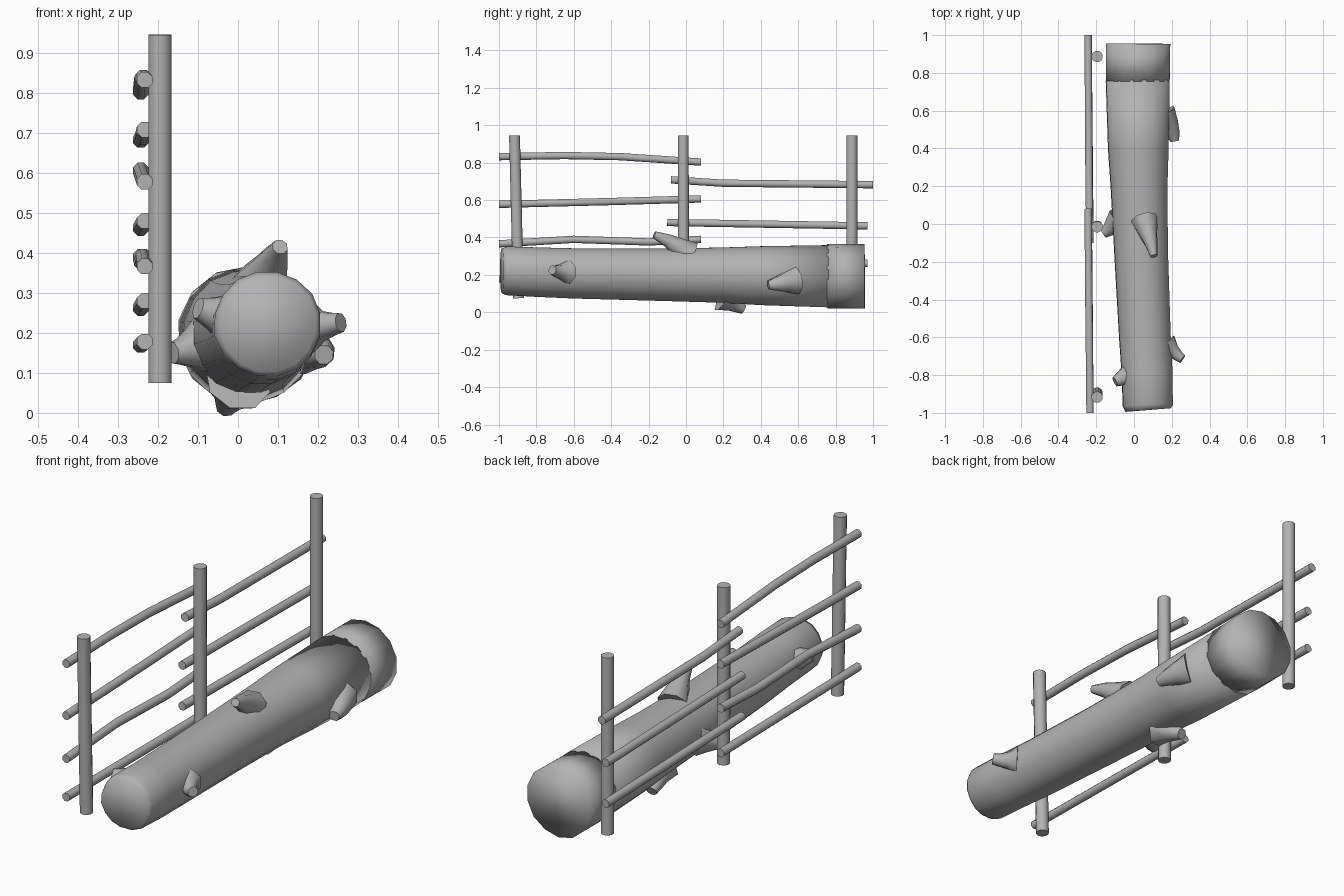
import bpy
import bmesh
import math
import random
from mathutils import Vector

random.seed(4)
cube = bpy.data.objects.get("Cube")
if cube:
    bpy.data.objects.remove(cube, do_unlink=True)

grey = bpy.data.materials.new("weathered_grey")
grey.use_nodes = True
colour = (0.45, 0.45, 0.45, 1)
grey.diffuse_color = colour
grey.node_tree.nodes["Principled BSDF"].inputs["Base Color"].default_value = colour


def tube(name, stations, sides, jitter=0.0, round_all=False):
    """Closed tube through stations of (x, y, z, radius)."""
    pts = [Vector(s[:3]) for s in stations]
    bm = bmesh.new()
    wobble = [1 + random.uniform(-jitter, jitter) for _ in range(sides)]
    rot, last, rings = None, None, []
    for i, (p, s) in enumerate(zip(pts, stations)):
        t = (pts[min(i + 1, len(pts) - 1)] - pts[max(i - 1, 0)]).normalized()
        rot = t.to_track_quat('Z', 'Y') if rot is None else last.rotation_difference(t) @ rot
        last = t
        ring = []
        for k in range(sides):
            a = math.tau * (k + 0.5) / sides
            r = s[3] * wobble[k]
            ring.append(bm.verts.new(p + rot @ Vector((r * math.cos(a), r * math.sin(a), 0))))
        rings.append(ring)
    for a, b in zip(rings, rings[1:]):
        for k in range(sides):
            n = (k + 1) % sides
            bm.faces.new((a[k], a[n], b[n], b[k]))
    bm.faces.new(rings[0][::-1])
    bm.faces.new(rings[-1])
    bmesh.ops.recalc_face_normals(bm, faces=bm.faces)
    mesh = bpy.data.meshes.new(name)
    bm.to_mesh(mesh)
    bm.free()
    mesh.materials.append(grey)
    ob = bpy.data.objects.new(name, mesh)
    bpy.context.collection.objects.link(ob)
    bpy.ops.object.select_all(action='DESELECT')
    ob.select_set(True)
    bpy.context.view_layer.objects.active = ob
    if round_all:
        bpy.ops.object.shade_smooth()
    else:
        bpy.ops.object.shade_smooth_by_angle(angle=math.radians(50))
    return ob


# Fallen log, thicker towards the back
tube("log_trunk", [
    (0.075, -0.985, 0.222, 0.122), (0.073, -0.96, 0.222, 0.134),
    (0.07, -0.8, 0.215, 0.136), (0.058, -0.6, 0.208, 0.138),
    (0.04, -0.2, 0.202, 0.143), (0.033, 0.0, 0.2, 0.147),
    (0.027, 0.2, 0.199, 0.152), (0.023, 0.4, 0.196, 0.162),
    (0.02, 0.76, 0.193, 0.171)], 16, 0.015, True)
tube("log_back_end", [
    (0.02, 0.755, 0.193, 0.172), (0.022, 0.955, 0.194, 0.173)], 14, 0.012, True)

# Broken branch stubs, flared where they leave the log
stubs = {
    "top": [(0.055, 0.02, 0.31, 0.075), (0.075, -0.05, 0.355, 0.05),
            (0.09, -0.1, 0.385, 0.036), (0.105, -0.17, 0.415, 0.02)],
    "front_left": [(0.17, -0.64, 0.215, 0.07), (0.205, -0.67, 0.217, 0.04),
                   (0.235, -0.7, 0.222, 0.03), (0.257, -0.715, 0.226, 0.025)],
    "back_left": [(0.15, 0.58, 0.17, 0.08), (0.185, 0.53, 0.16, 0.055),
                  (0.207, 0.48, 0.15, 0.038), (0.215, 0.44, 0.145, 0.025)],
    "middle_right": [(-0.08, 0.02, 0.17, 0.075), (-0.115, -0.01, 0.16, 0.05),
                     (-0.14, -0.035, 0.153, 0.036), (-0.163, -0.05, 0.15, 0.028)],
    "front_right": [(-0.03, -0.8, 0.24, 0.06), (-0.07, -0.82, 0.252, 0.04),
                    (-0.1, -0.835, 0.262, 0.028)],
    "bottom": [(0.0, 0.2, 0.08, 0.085), (-0.015, 0.25, 0.05, 0.05),
               (-0.025, 0.28, 0.03, 0.036), (-0.03, 0.31, 0.014, 0.026)],
}
for name, path in stubs.items():
    tube("branch_stub_" + name, path, 8)

# Upright fence posts
for name, y0, y1 in (("front", -0.895, -0.917), ("middle", -0.012, -0.015), ("back", 0.887, 0.887)):
    tube("fence_post_" + name, [(-0.195, y0, 0.075, 0.03), (-0.195, y1, 0.945, 0.03)], 12)

# Crooked rails behind the posts, as (y, z) paths
rails = [
    [(-1, 0.832), (-0.65, 0.838), (-0.35, 0.832), (0.08, 0.803)],
    [(-1, 0.577), (-0.4, 0.592), (0.08, 0.606)],
    [(-1, 0.366), (-0.6, 0.39), (-0.2, 0.376), (0.08, 0.39)],
    [(-1, 0.178), (0.08, 0.17)],
    [(-0.08, 0.708), (0.2, 0.69), (1, 0.682)],
    [(-0.1, 0.48), (0.97, 0.462)],
    [(-0.1, 0.28), (0.97, 0.262)],
]
for i, path in enumerate(rails):
    pts = [(-0.233 - 0.01 * (j / (len(path) - 1)), y, z, 0.021) for j, (y, z) in enumerate(path)]
    tube("fence_rail_%d" % (i + 1), pts, 8)
